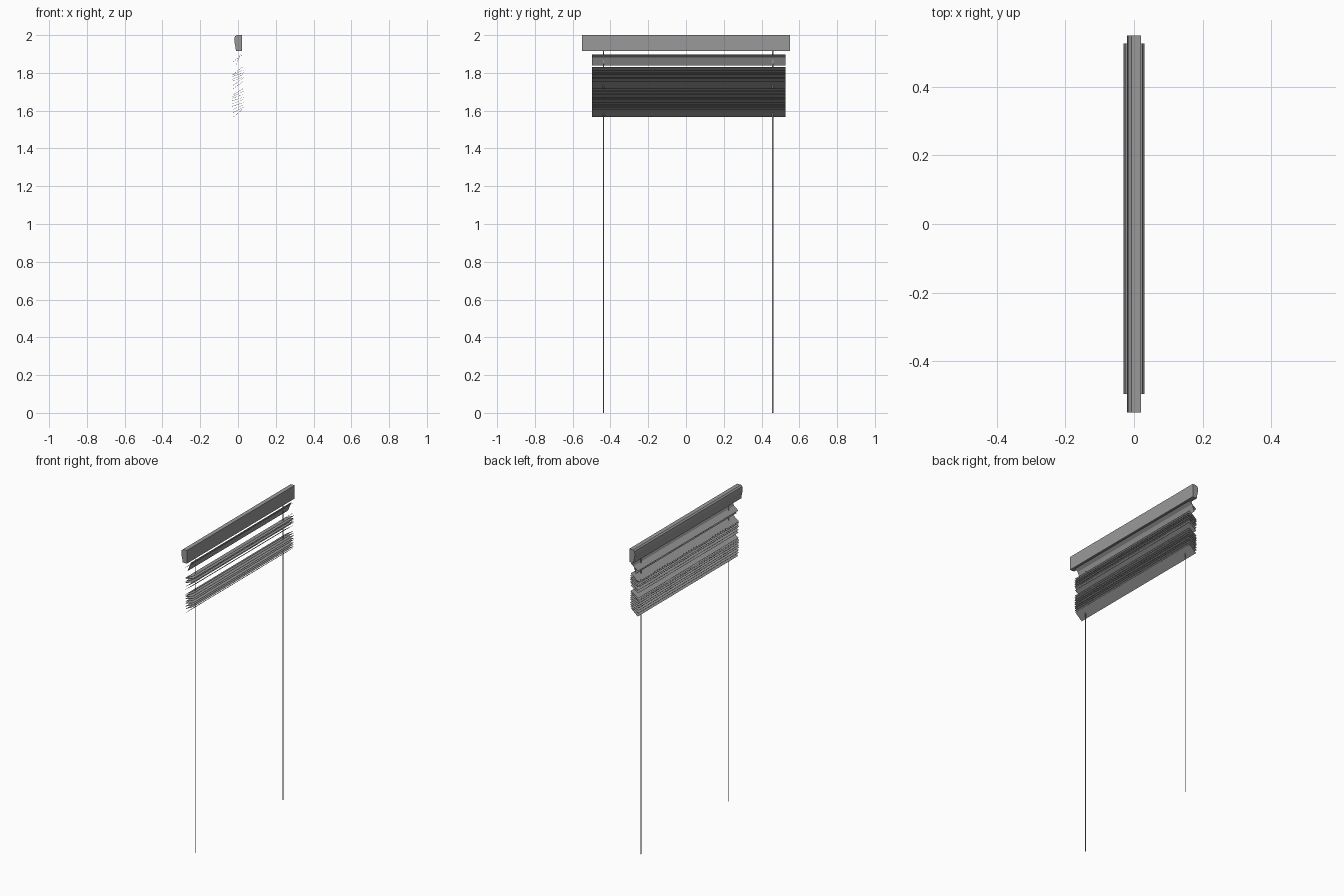
import bpy, bmesh, math

if "Cube" in bpy.data.objects:
    bpy.data.objects.remove(bpy.data.objects["Cube"])

# Dark grey finish shared by all parts
dark = bpy.data.materials.new("dark_grey")
dark.diffuse_color = (0.32, 0.32, 0.32, 1)
dark.use_nodes = True
dark.node_tree.nodes["Principled BSDF"].inputs["Base Color"].default_value = dark.diffuse_color


def make_object(name, bm):
    bmesh.ops.recalc_face_normals(bm, faces=bm.faces)
    mesh = bpy.data.meshes.new(name)
    bm.to_mesh(mesh)
    bm.free()
    mesh.materials.append(dark)
    obj = bpy.data.objects.new(name, mesh)
    bpy.context.collection.objects.link(obj)
    return obj


def extrude_profile(name, profile, y0, y1):
    """Closed XZ profile swept along y."""
    bm = bmesh.new()
    face = bm.faces.new([bm.verts.new((x, y0, z)) for x, z in profile])
    res = bmesh.ops.extrude_face_region(bm, geom=[face])
    verts = [g for g in res["geom"] if isinstance(g, bmesh.types.BMVert)]
    bmesh.ops.translate(bm, vec=(0, y1 - y0, 0), verts=verts)
    # the swept face stays in place as the near cap
    if not face.is_valid:
        bm.faces.new([v for v in bm.verts if v not in verts])
    return make_object(name, bm)


def slat(name, z, tilt, width=0.064, thick=0.0012):
    """Thin flat blade, rising towards +x by the tilt angle."""
    c, s = math.cos(math.radians(tilt)), math.sin(math.radians(tilt))
    corners = [(-1, -1), (1, -1), (1, 1), (-1, 1)]
    profile = [((a * width * c - b * thick * s) / 2,
                z + (a * width * s + b * thick * c) / 2) for a, b in corners]
    return extrude_profile(name, profile, -0.497, 0.527)


# Head rail with a shaped face on the -x side
extrude_profile("head_rail", [
    (0.02, 1.915), (0.02, 2.0), (-0.008, 2.0), (-0.017, 1.992), (-0.02, 1.975),
    (-0.019, 1.963), (-0.013, 1.935), (-0.011, 1.915)], -0.55, 0.55)

# Slats, unevenly bunched near the top: (centre height, tilt)
slats = [(1.878, 37), (1.868, 68), (1.812, 38), (1.802, 24), (1.791, 18),
         (1.779, 24), (1.767, 20), (1.752, 34), (1.735, 36), (1.700, 32),
         (1.688, 28), (1.676, 20), (1.662, 18), (1.648, 22), (1.633, 18),
         (1.618, 24), (1.603, 28), (1.587, 41)]
for i, (z, tilt) in enumerate(slats):
    slat(f"slat_{i + 1:02d}", z, tilt)

# Two hanging cords
for i, y in enumerate((-0.436, 0.459)):
    extrude_profile(f"cord_{i + 1}", [(-0.001, 0), (0.001, 0), (0.001, 1.92), (-0.001, 1.92)],
                    y - 0.003, y + 0.003)
